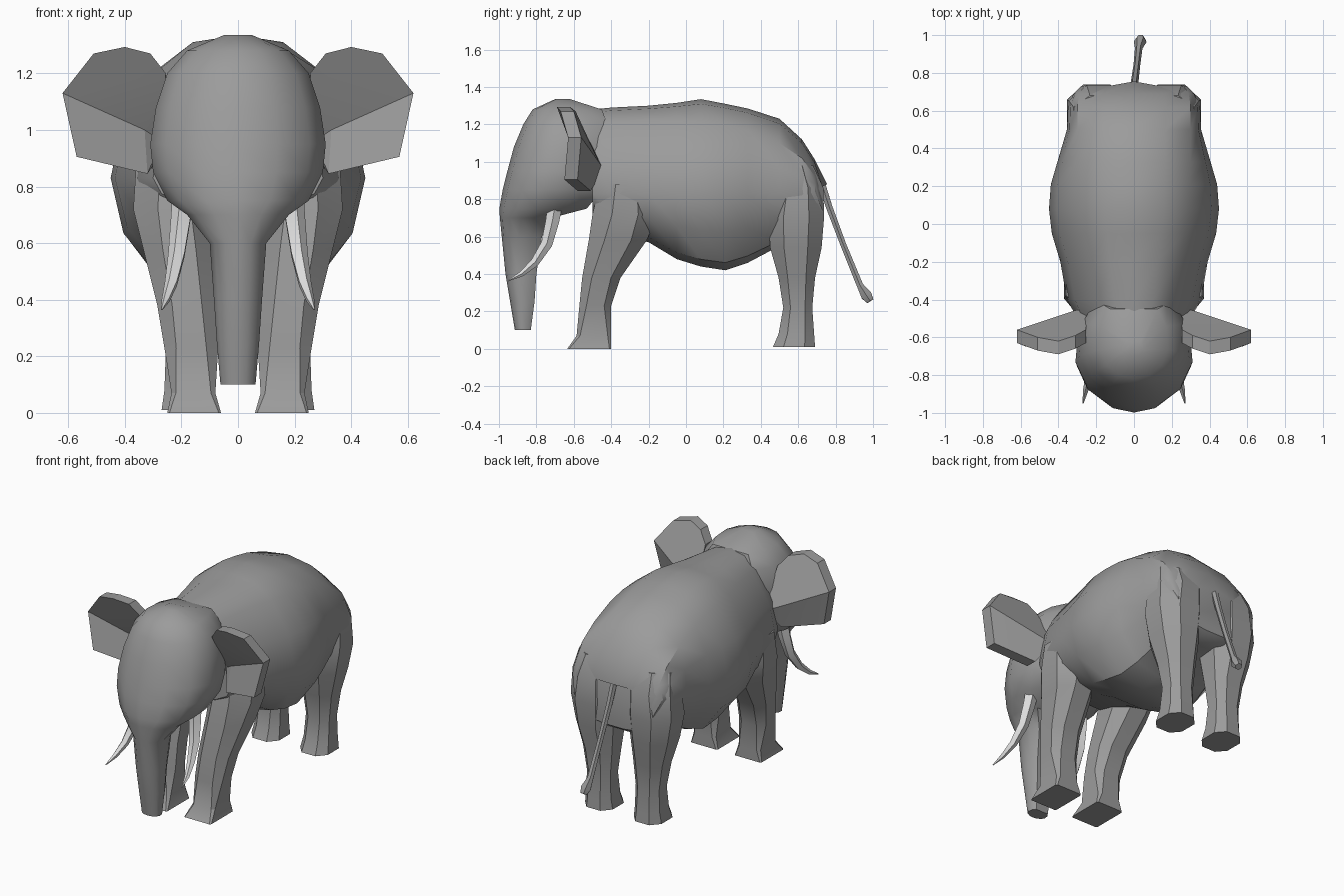
import bpy, bmesh, math
from mathutils import Vector


def material(name, v):
    m = bpy.data.materials.new(name)
    m.diffuse_color = (v, v, v, 1)
    return m


HIDE = material("grey_hide", 0.33)
IVORY = material("ivory", 0.72)


def build(name, verts, faces, mat=HIDE, mirror=False, angle=32):
    me = bpy.data.meshes.new(name)
    me.from_pydata(verts, [], faces)
    bm = bmesh.new()
    bm.from_mesh(me)
    bmesh.ops.remove_doubles(bm, verts=bm.verts, dist=0.0005)
    bmesh.ops.recalc_face_normals(bm, faces=bm.faces)
    bm.to_mesh(me)
    bm.free()
    me.materials.append(mat)
    ob = bpy.data.objects.new(name, me)
    bpy.context.collection.objects.link(ob)
    bpy.ops.object.select_all(action='DESELECT')
    ob.select_set(True)
    bpy.context.view_layer.objects.active = ob
    bpy.ops.object.shade_smooth_by_angle(angle=math.radians(angle))
    if mirror:
        ob.modifiers.new("mirror", 'MIRROR')
    return ob


def loft(name, rings, **kw):
    n = len(rings[0])
    verts = [p for r in rings for p in r]
    faces = [(i * n + j, i * n + (j + 1) % n, (i + 1) * n + (j + 1) % n, (i + 1) * n + j)
             for i in range(len(rings) - 1) for j in range(n)]
    faces += [tuple(range(n)), tuple(range(len(verts) - n, len(verts)))]
    return build(name, verts, faces, **kw)


def symmetric(half):
    # half section starts and ends on x = 0
    return half + [(-x, y, z) for x, y, z in half[-2:0:-1]]


# Body: y, top z, crease z, crease x, half width, belly z
def body_ring(y, zt, zc, c, w, zb):
    zw = 0.83
    if zc < zw + 0.1:
        zw = zc - 0.08
    return symmetric([(0, y + (0.025 if y > 0.7 else 0), zt), (c * 0.55, y, zt - 0.2 * (zt - zc)),
                      (c, y, zc), (c + 0.75 * (w - c), y, zw + 0.5 * (zc - zw)), (w, y, zw),
                      (w * 0.9, y, zb + 0.5 * (zw - zb)), (w * 0.62, y, zb + 0.1 * (zw - zb)),
                      (w * 0.25, y, zb), (0, y, zb)])


body = [(-0.50, 1.28, 1.19, 0.18, 0.30, 0.72), (-0.40, 1.29, 1.21, 0.19, 0.355, 0.62),
        (-0.20, 1.30, 1.22, 0.23, 0.39, 0.57), (-0.05, 1.315, 1.22, 0.27, 0.435, 0.48),
        (0.08, 1.335, 1.21, 0.29, 0.45, 0.44), (0.21, 1.31, 1.20, 0.295, 0.44, 0.42),
        (0.33, 1.285, 1.17, 0.30, 0.405, 0.46), (0.50, 1.23, 1.10, 0.30, 0.355, 0.55),
        (0.62, 1.12, 1.02, 0.30, 0.35, 0.56), (0.69, 1.01, 0.92, 0.29, 0.32, 0.57),
        (0.73, 0.88, 0.82, 0.25, 0.28, 0.60)]
loft("body", [body_ring(*r) for r in body])


# Head and trunk: z, front y, back y, half width
def head_ring(z, yf, yb, w):
    d = yb - yf
    prof = [(0, 0), (0.45, 0.05), (0.82, 0.2), (1, 0.42), (0.95, 0.75), (0.7, 1), (0, 1)]
    return symmetric([(w * a, yf + d * b, z) for a, b in prof])


head = [(1.335, -0.70, -0.62, 0.05), (1.28, -0.82, -0.45, 0.18), (1.20, -0.87, -0.42, 0.25),
        (1.08, -0.92, -0.40, 0.29), (0.95, -0.955, -0.42, 0.31), (0.85, -0.98, -0.45, 0.30),
        (0.75, -0.998, -0.53, 0.25), (0.70, -0.995, -0.72, 0.18), (0.60, -0.985, -0.77, 0.10),
        (0.40, -0.965, -0.80, 0.085), (0.25, -0.94, -0.81, 0.075), (0.10, -0.915, -0.83, 0.062)]
loft("head_and_trunk", [head_ring(*r) for r in head], angle=35)


# Legs: z, front y, back y, inner x, outer x, corner cut fraction
def leg_ring(z, y0, y1, x0, x1, k):
    dx, dy = (x1 - x0) * k, (y1 - y0) * k
    return [(x0 + dx, y0, z), (x1 - dx, y0, z), (x1, y0 + dy, z), (x1, y1 - dy, z),
            (x1 - dx, y1, z), (x0 + dx, y1, z), (x0, y1 - dy, z), (x0, y0 + dy, z)]


front_leg = [(0, -0.635, -0.40, 0.06, 0.25, 0.04), (0.07, -0.585, -0.40, 0.08, 0.235, 0.1),
             (0.23, -0.57, -0.40, 0.07, 0.26, 0.22), (0.38, -0.555, -0.35, 0.075, 0.285, 0.25),
             (0.58, -0.52, -0.21, 0.08, 0.335, 0.27), (0.72, -0.50, -0.15, 0.08, 0.37, 0.3),
             (0.88, -0.46, -0.18, 0.08, 0.36, 0.3)]
loft("front_legs", [leg_ring(*r) for r in front_leg], mirror=True)

rear_leg = [(0.01, 0.465, 0.69, 0.075, 0.27, 0.25), (0.08, 0.495, 0.685, 0.085, 0.26, 0.25),
            (0.22, 0.52, 0.675, 0.09, 0.255, 0.25), (0.38, 0.495, 0.69, 0.075, 0.28, 0.25),
            (0.54, 0.45, 0.725, 0.06, 0.325, 0.27), (0.70, 0.44, 0.738, 0.04, 0.355, 0.27),
            (0.86, 0.46, 0.735, 0.03, 0.345, 0.3), (0.98, 0.48, 0.68, 0.03, 0.32, 0.3)]
loft("rear_legs", [leg_ring(*r) for r in rear_leg], mirror=True)

# Ears: folded slab, front outline starting at the inner end of the fold
outline = [(0.33, -0.54, 1.0), (0.62, -0.63, 1.13), (0.51, -0.67, 1.27), (0.40, -0.69, 1.293),
           (0.31, -0.66, 1.27), (0.255, -0.63, 1.20), (0.57, -0.65, 0.905), (0.32, -0.58, 0.845),
           (0.27, -0.50, 0.96)]
back = [(x, y + 0.07, z) for x, y, z in outline]
back[0] = (0.32, -0.46, 0.99)
back[8] = (0.24, -0.44, 0.96)
rim = [1, 2, 3, 4, 5, 8, 7, 6]
panels = [(0, 1, 2, 3, 4, 5), (0, 5, 8), (0, 8, 7), (0, 7, 6, 1)]
ear_faces = panels + [tuple(i + 9 for i in reversed(p)) for p in panels]
ear_faces += [(a, b, b + 9, a + 9) for a, b in zip(rim, rim[1:] + rim[:1])]
build("ears", outline + back, ear_faces, mirror=True, angle=12)


# Tubes following a path: x, y, z, radius
def tube(name, path, sides, **kw):
    pts = [Vector(p[:3]) for p in path]
    rings = []
    for i, p in enumerate(pts):
        t = (pts[min(i + 1, len(pts) - 1)] - pts[max(i - 1, 0)]).normalized()
        u = Vector((1, 0, 0))
        u = (u - t * u.dot(t)).normalized()
        v = t.cross(u)
        rings.append([tuple(p + (u * math.cos(a) + v * math.sin(a)) * path[i][3])
                      for a in (2 * math.pi * k / sides for k in range(sides))])
    return loft(name, rings, **kw)


tube("tusks", [(0.19, -0.70, 0.77, 0.042), (0.20, -0.715, 0.68, 0.038), (0.215, -0.745, 0.56, 0.032),
               (0.235, -0.81, 0.46, 0.024), (0.255, -0.88, 0.40, 0.015), (0.27, -0.95, 0.365, 0.003)],
     5, mat=IVORY, mirror=True)
tube("tail", [(0, 0.72, 0.90, 0.022), (0.005, 0.765, 0.76, 0.02), (0.015, 0.84, 0.56, 0.018),
              (0.025, 0.93, 0.34, 0.02), (0.033, 0.965, 0.285, 0.034), (0.035, 0.985, 0.255, 0.022)], 6)
